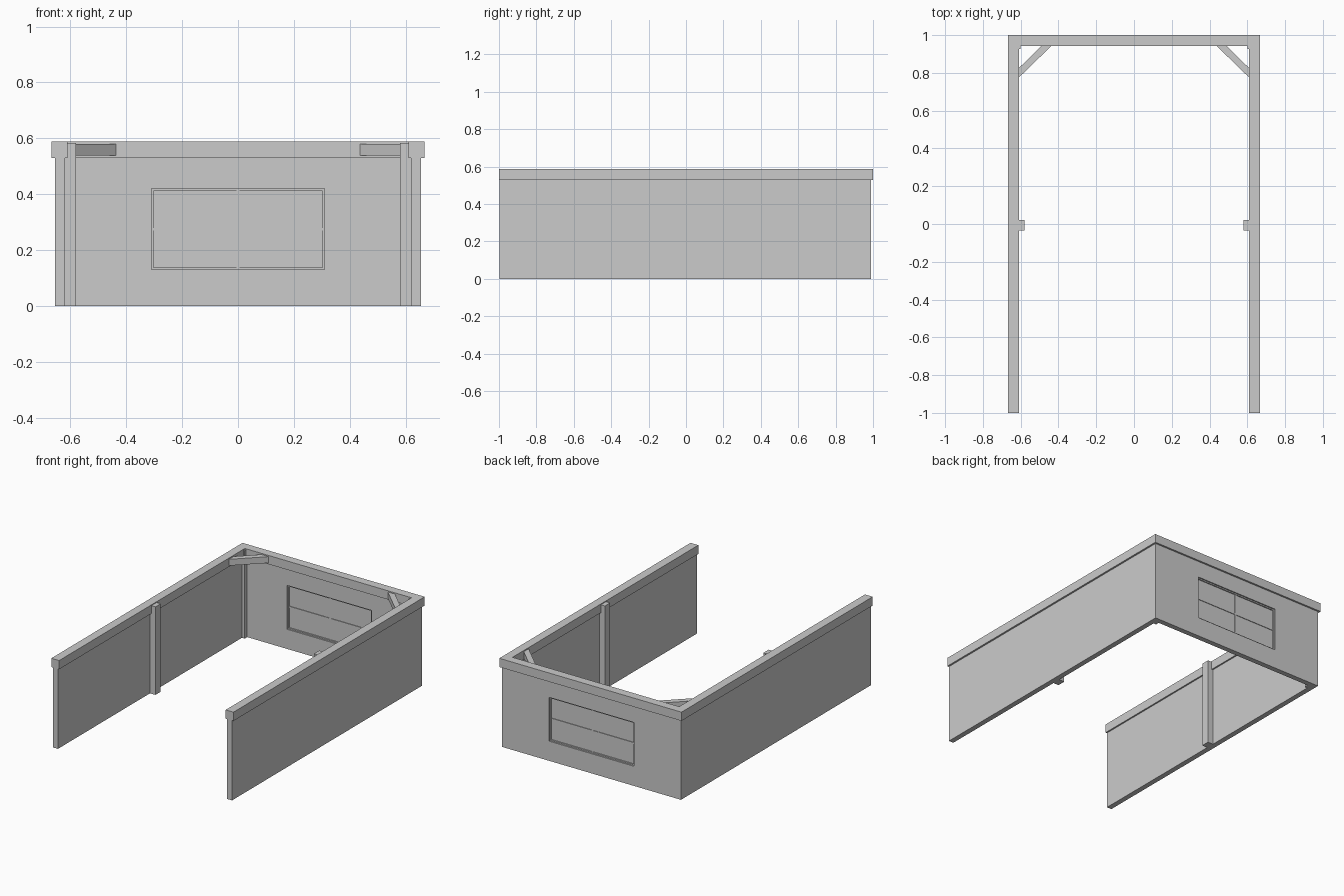
import bpy, bmesh

if "Cube" in bpy.data.objects:
    bpy.data.objects.remove(bpy.data.objects["Cube"])


def prism(name, pts, z0, z1):
    """Extrude an xy outline from z0 to z1."""
    bm = bmesh.new()
    face = bm.faces.new([bm.verts.new((x, y, z0)) for x, y in pts])
    ext = bmesh.ops.extrude_face_region(bm, geom=[face])
    verts = [g for g in ext["geom"] if isinstance(g, bmesh.types.BMVert)]
    bmesh.ops.translate(bm, verts=verts, vec=(0, 0, z1 - z0))
    bmesh.ops.recalc_face_normals(bm, faces=bm.faces)
    mesh = bpy.data.meshes.new(name)
    bm.to_mesh(mesh)
    bm.free()
    ob = bpy.data.objects.new(name, mesh)
    bpy.context.collection.objects.link(ob)
    return ob


def box(name, x0, x1, y0, y1, z0, z1):
    return prism(name, [(x0, y0), (x1, y0), (x1, y1), (x0, y1)], z0, z1)


def u_shape(name, xo, xi, yf, yi, yo, z0, z1):
    """U-shaped run, open to the front."""
    pts = [(-xo, yf), (-xi, yf), (-xi, yi), (xi, yi),
           (xi, yf), (xo, yf), (xo, yo), (-xo, yo)]
    return prism(name, pts, z0, z1)


def mirror_x(ob):
    ob.modifiers.new("mirror", "MIRROR")


def cut(ob, cutter):
    mod = ob.modifiers.new("cut", "BOOLEAN")
    mod.operation = "DIFFERENCE"
    mod.solver = "EXACT"
    mod.object = cutter
    cutter.hide_render = True
    cutter.hide_set(True)


# Walls with window opening
WX, WZ0, WZ1 = 0.31, 0.13, 0.42
walls = u_shape("walls", 0.655, 0.62, -0.998, 0.953, 0.988, 0, 0.53)
cut(walls, box("window_cutter", -WX, WX, 0.9, 1.05, WZ0, WZ1))

# Top beam around the walls
u_shape("top_beam", 0.667, 0.61, -1, 0.943, 1, 0.53, 0.588)

# Window frame, pane and glazing bars
B = 0.008
frame = box("window_frame", -WX, WX, 0.961, 0.980, WZ0, WZ1)
cut(frame, box("frame_cutter", -WX + B, WX - B, 0.9, 1.05, WZ0 + B, WZ1 - B))
box("window_pane", -WX + B, WX - B, 0.968, 0.973, WZ0 + B, WZ1 - B)
zm = (WZ0 + WZ1) / 2
box("upright_bar", -0.005, 0.005, 0.964, 0.977, WZ0 + B, WZ1 - B)
mirror_x(box("cross_bar", 0.005, WX - B, 0.964, 0.977, zm - 0.005, zm + 0.005))

# Posts at the middle of each side and in the back corners
mirror_x(box("middle_post", 0.58, 0.62, -0.035, 0.02, 0, 0.583))
mirror_x(box("corner_post", 0.60, 0.63, 0.927, 0.96, 0, 0.583))

# Diagonal corner braces
mirror_x(prism("corner_brace", [(0.61, 0.775), (0.61, 0.825),
                                (0.49, 0.943), (0.437, 0.943)], 0.538, 0.58))
